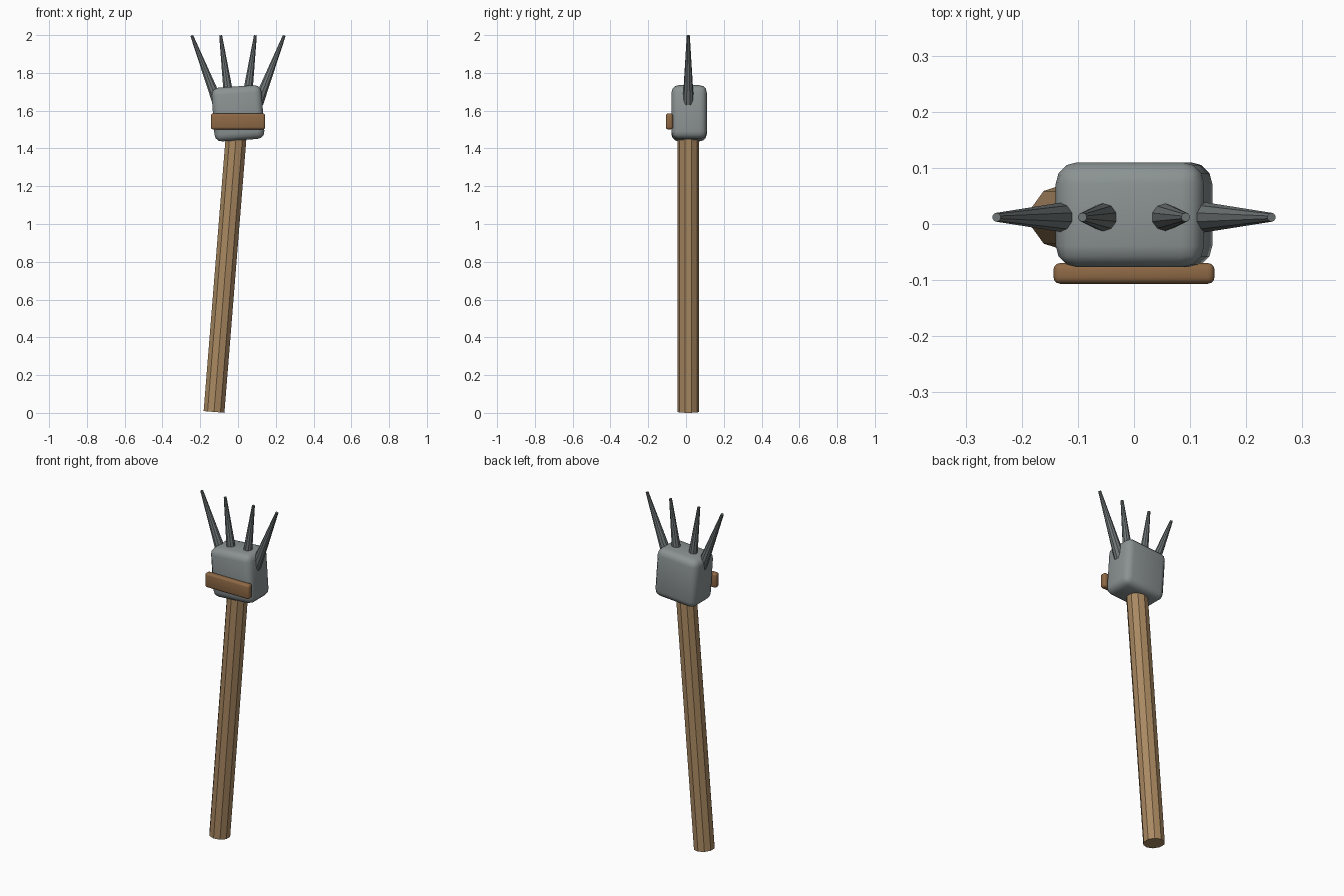
import bpy, math

if "Cube" in bpy.data.objects:
    bpy.data.objects.remove(bpy.data.objects["Cube"])

CY = 0.012  # shared centre plane in y


def material(name, rgb):
    m = bpy.data.materials.new(name)
    m.diffuse_color = (*rgb, 1)
    m.use_nodes = True
    m.node_tree.nodes["Principled BSDF"].inputs["Base Color"].default_value = m.diffuse_color
    return m


wood = material("wood", (0.40, 0.25, 0.12))
leather = material("leather", (0.27, 0.14, 0.06))
iron = material("iron", (0.26, 0.29, 0.29))
dark_iron = material("dark_iron", (0.16, 0.18, 0.18))


def rod(name, a, b, r1, r2, sides, mat):
    """Tapered flat-sided rod between two (x, z) points."""
    dx, dz = b[0] - a[0], b[1] - a[1]
    bpy.ops.mesh.primitive_cone_add(
        vertices=sides, radius1=r1, radius2=r2, depth=math.hypot(dx, dz),
        location=((a[0] + b[0]) / 2, CY, (a[1] + b[1]) / 2),
        rotation=(0, math.atan2(dx, dz), 0))
    o = bpy.context.object
    o.name = name
    o.data.materials.append(mat)
    return o


def block(name, loc, size, bevel, tilt, mat):
    """Rounded box, tilted about y."""
    bpy.ops.mesh.primitive_cube_add(size=1, location=loc)
    o = bpy.context.object
    o.name = name
    o.scale = size
    bpy.ops.object.transform_apply(location=False, rotation=False, scale=True)
    o.rotation_euler.y = tilt
    mod = o.modifiers.new("bevel", 'BEVEL')
    mod.width = bevel
    mod.segments = 3
    bpy.ops.object.modifier_apply(modifier=mod.name)
    bpy.ops.object.shade_smooth_by_angle(angle=math.radians(35))
    o.data.materials.append(mat)
    return o


# Leaning wooden shaft, ending inside the head
rod("handle", (-0.127, 0.005), (-0.007, 1.5), 0.058, 0.058, 10, wood)

# Head leaning the other way, with a level strap across its front
block("head", (0, 0.0165, 1.586), (0.265, 0.187, 0.285), 0.038, math.radians(-4), iron)
block("strap", (0, -0.088, 1.543), (0.287, 0.037, 0.084), 0.012, 0, leather)

# Fan of four spikes, mirrored in x
for side, label in ((-1, "left"), (1, "right")):
    rod(f"outer_spike_{label}", (side * 0.106, 1.64), (side * 0.245, 1.998),
        0.030, 0.008, 10, dark_iron)
    rod(f"inner_spike_{label}", (side * 0.044, 1.64), (side * 0.092, 1.999),
        0.030, 0.008, 10, dark_iron)
